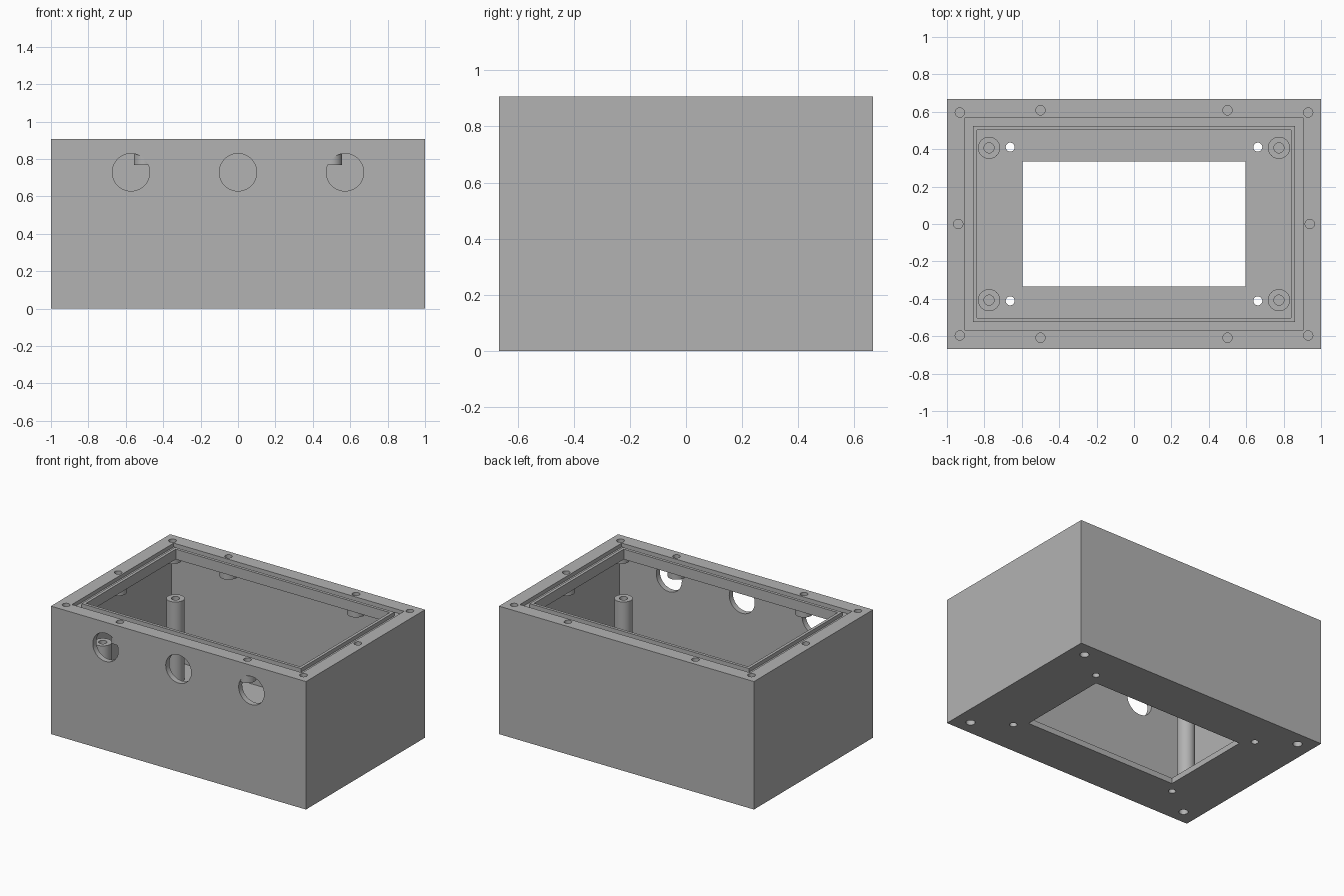
import bpy
import math

if "Cube" in bpy.data.objects:
    bpy.data.objects.remove(bpy.data.objects["Cube"], do_unlink=True)

# Overall sizes
HALF_X, HALF_Y, HEIGHT = 1.0, 0.667, 0.907
WALL, LIP_Z, BOSS_Z = 0.04, 0.835, 0.767
GROOVE_Z = 0.88
POST_TOP = 0.613

grey = bpy.data.materials.new("plain grey")
grey.use_nodes = True
grey.diffuse_color = (0.45, 0.45, 0.45, 1)
grey.node_tree.nodes["Principled BSDF"].inputs["Base Color"].default_value = grey.diffuse_color


def finish(name):
    obj = bpy.context.object
    obj.name = name
    obj.data.materials.append(grey)
    return obj


def block(name, hx, hy, z0, z1):
    """Box centred on the z axis, given its half sizes and z range."""
    bpy.ops.mesh.primitive_cube_add(size=2, location=(0, 0, (z0 + z1) / 2))
    bpy.context.object.scale = (hx, hy, (z1 - z0) / 2)
    bpy.ops.object.transform_apply(location=True, rotation=True, scale=True)
    return finish(name)


def rod(name, x, y, radius, z0, z1):
    """Upright cylinder."""
    bpy.ops.mesh.primitive_cylinder_add(vertices=32, radius=radius, depth=z1 - z0,
                                        location=(x, y, (z0 + z1) / 2))
    bpy.ops.object.transform_apply(location=True, rotation=True, scale=True)
    return finish(name)


def cut(target, cutter):
    """Subtract the cutter from the target and delete it."""
    mod = target.modifiers.new("cut", 'BOOLEAN')
    mod.operation, mod.solver, mod.object = 'DIFFERENCE', 'EXACT', cutter
    bpy.ops.object.select_all(action='DESELECT')
    bpy.context.view_layer.objects.active = target
    target.select_set(True)
    bpy.ops.object.modifier_apply(modifier=mod.name)
    bpy.data.objects.remove(cutter, do_unlink=True)


def smooth(obj):
    bpy.ops.object.select_all(action='DESELECT')
    bpy.context.view_layer.objects.active = obj
    obj.select_set(True)
    bpy.ops.object.shade_smooth_by_angle(angle=math.radians(30))


def corners(x, y):
    return [(sx * x, sy * y) for sx in (-1, 1) for sy in (-1, 1)]


# Hollow case with an inward lip around the top and a window in the floor
case = block("case", HALF_X, HALF_Y, 0, HEIGHT)
cut(case, block("cavity", HALF_X - WALL, HALF_Y - WALL, WALL, LIP_Z))
cut(case, block("top_opening", 0.839, 0.502, 0.5, 1.0))
cut(case, block("floor_window", 0.597, 0.335, -0.1, 0.1))

# Seal groove in the rim
ring = block("groove", 0.903, 0.57, GROOVE_Z, 1.0)
cut(ring, block("groove_core", 0.86, 0.523, 0.8, 1.1))
cut(case, ring)

# Cable holes in the front wall
for x in (-0.572, 0, 0.572):
    bpy.ops.mesh.primitive_cylinder_add(vertices=48, radius=0.1, depth=0.2,
                                        location=(x, -HALF_Y, 0.729),
                                        rotation=(math.pi / 2, 0, 0))
    cut(case, finish("cable_hole"))

# Small holes through the floor: window fixings and mounting screws
for x, y in corners(0.662, 0.411):
    cut(case, rod("fixing_hole", x, y, 0.024, -0.1, 0.1))
for x, y in corners(0.888, 0.566):
    cut(case, rod("mounting_hole", x, y, 0.03, -0.1, 0.1))

# Lid screw holes in the rim, with bosses hanging under the lip
screws = corners(0.931, 0.596) + corners(0.5, 0.608) + [(-0.94, 0), (0.94, 0)]
for x, y in screws:
    cut(case, rod("screw_hole", x, y, 0.025, BOSS_Z + 0.02, 1.0))
    boss = rod("screw_boss", x, y, 0.057, BOSS_Z, LIP_Z + 0.01)
    cut(boss, rod("screw_hole", x, y, 0.025, BOSS_Z + 0.02, 1.0))
    smooth(boss)
smooth(case)

# Standoff posts on the floor, drilled from the top
for x, y in corners(0.775, 0.407):
    post = rod("standoff_post", x, y, 0.059, WALL - 0.01, POST_TOP)
    cut(post, rod("post_hole", x, y, 0.027, POST_TOP - 0.15, 0.8))
    smooth(post)
